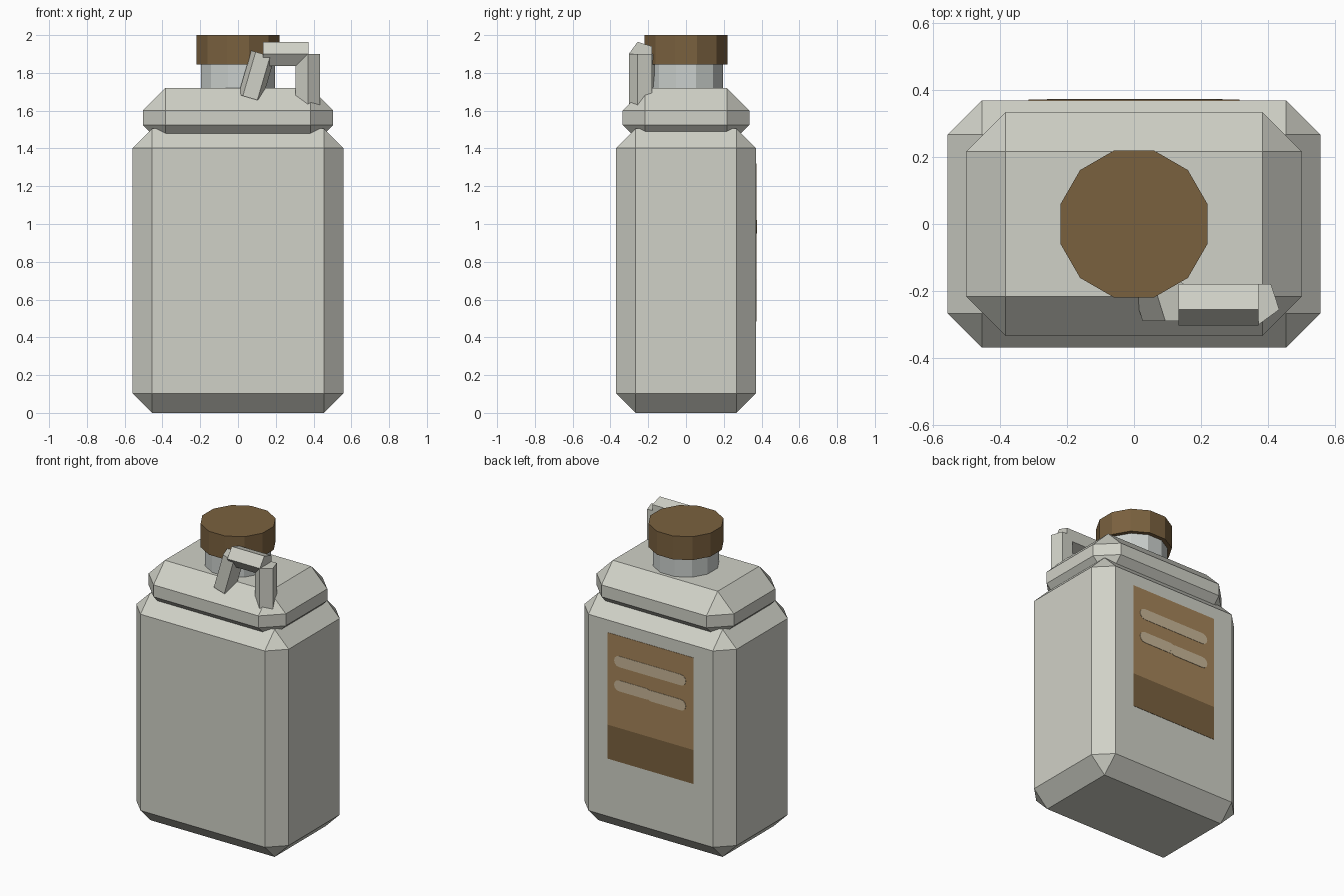
import bpy, bmesh
from math import pi, cos, sin, radians
from mathutils import Vector, Matrix

if "Cube" in bpy.data.objects:
    bpy.data.objects.remove(bpy.data.objects["Cube"], do_unlink=True)


def material(name, r, g, b):
    """Flat material from 0-255 display values, stored as linear."""
    lin = [((c / 255 + 0.055) / 1.055) ** 2.4 for c in (r, g, b)]
    m = bpy.data.materials.new(name)
    m.use_nodes = True
    m.diffuse_color = (*lin, 1)
    bsdf = next(n for n in m.node_tree.nodes if n.type == "BSDF_PRINCIPLED")
    bsdf.inputs["Base Color"].default_value = (*lin, 1)
    return m


GREY = material("warm_grey", 208, 209, 199)
NECK = material("cool_grey", 203, 208, 205)
BROWN = material("dark_brown", 122, 97, 63)
TAN = material("tan", 165, 132, 89)
CREAM = material("cream", 200, 182, 151)


def finish(name, bm, mat):
    bmesh.ops.recalc_face_normals(bm, faces=bm.faces)
    mesh = bpy.data.meshes.new(name)
    bm.to_mesh(mesh)
    bm.free()
    mesh.materials.append(mat)
    obj = bpy.data.objects.new(name, mesh)
    bpy.context.collection.objects.link(obj)
    return obj


def chamfered_box(name, half_x, half_y, z0, z1, chamfer, mat):
    bm = bmesh.new()
    bmesh.ops.create_cube(bm, size=1)
    bmesh.ops.scale(bm, vec=(2 * half_x, 2 * half_y, z1 - z0), verts=bm.verts)
    bmesh.ops.translate(bm, vec=(0, 0, (z0 + z1) / 2), verts=bm.verts)
    bmesh.ops.bevel(bm, geom=bm.edges[:], offset=chamfer, segments=1,
                    affect="EDGES", profile=0.5)
    return finish(name, bm, mat)


def prism(name, start, end, radius, sides, first, mat):
    """Straight prism from start to end; its first corner points along first."""
    start, end = Vector(start), Vector(end)
    axis = (end - start).normalized()
    u = Vector(first)
    u = (u - axis * u.dot(axis)).normalized()
    v = axis.cross(u)
    ring = [(u * cos(2 * pi * i / sides) + v * sin(2 * pi * i / sides)) * radius
            for i in range(sides)]
    bm = bmesh.new()
    low = [bm.verts.new(start + p) for p in ring]
    high = [bm.verts.new(end + p) for p in ring]
    bm.faces.new(low)
    bm.faces.new(high)
    for i in range(sides):
        j = (i + 1) % sides
        bm.faces.new((low[i], low[j], high[j], high[i]))
    return finish(name, bm, mat)


def back_plate(name, outline, lift, mat):
    """Thin plate on the back wall from an x, z outline."""
    bm = bmesh.new()
    face = bm.faces.new([bm.verts.new((x, BACK - 0.002, z)) for x, z in outline])
    out = bmesh.ops.extrude_face_region(bm, geom=[face])
    moved = [g for g in out["geom"] if isinstance(g, bmesh.types.BMVert)]
    bmesh.ops.translate(bm, vec=(0, lift + 0.002, 0), verts=moved)
    return finish(name, bm, mat)


def rectangle(x, z0, z1):
    return [(-x, z0), (x, z0), (x, z1), (-x, z1)]


def capsule(x0, x1, z, r, steps=6):
    pts = []
    for centre, turn in ((x1 - r, -pi / 2), (x0 + r, pi / 2)):
        for i in range(steps + 1):
            a = turn + pi * i / steps
            pts.append((centre + r * cos(a), z + r * sin(a)))
    return pts


# Container: main body and shoulder
BACK = 0.37
chamfered_box("body", 0.558, BACK, 0, 1.505, 0.103, GREY)
chamfered_box("shoulder", 0.502, 0.335, 1.405, 1.72, 0.118, GREY)

# Neck and cap, turned half a side so flats face the axes
half_side = (cos(radians(15)), sin(radians(15)), 0)
prism("neck", (0, 0, 1.70), (0, 0, 1.86), 0.202, 12, half_side, NECK)
prism("cap", (0, 0, 1.845), (0, 0, 2), 0.228, 12, half_side, BROWN)

# Carrying handle: five-sided bar on two legs
HY, HZ, HR = -0.235, 1.90, 0.068
front = (0, -1, 0)
prism("handle_bar", (0.133, HY, HZ), (0.372, HY, HZ), HR, 5, front, GREY)
prism("handle_outer_leg", (0.37, HY, 1.58), (0.37, HY, HZ), HR, 5, front, GREY)
prism("handle_inner_leg", (0.064, HY, 1.667), (0.132, HY, HZ), HR, 5, (0, 1, 0), GREY)

# Back label: panel, lower band and written strokes
back_plate("label_panel", rectangle(0.315, 0.71, 1.32), 0.002, TAN)
back_plate("label_band", rectangle(0.315, 0.485, 0.71), 0.002, BROWN)
strokes = {"upper": (-0.26, 0.265, 1.15),
           "lower_left": (-0.01, 0.265, 0.99),
           "lower_right": (-0.26, 0.03, 0.985)}
for i, (name, (x0, x1, z)) in enumerate(strokes.items()):
    back_plate("label_stroke_" + name, capsule(x0, x1, z, 0.036),
               0.004 + 0.0003 * i, CREAM)
